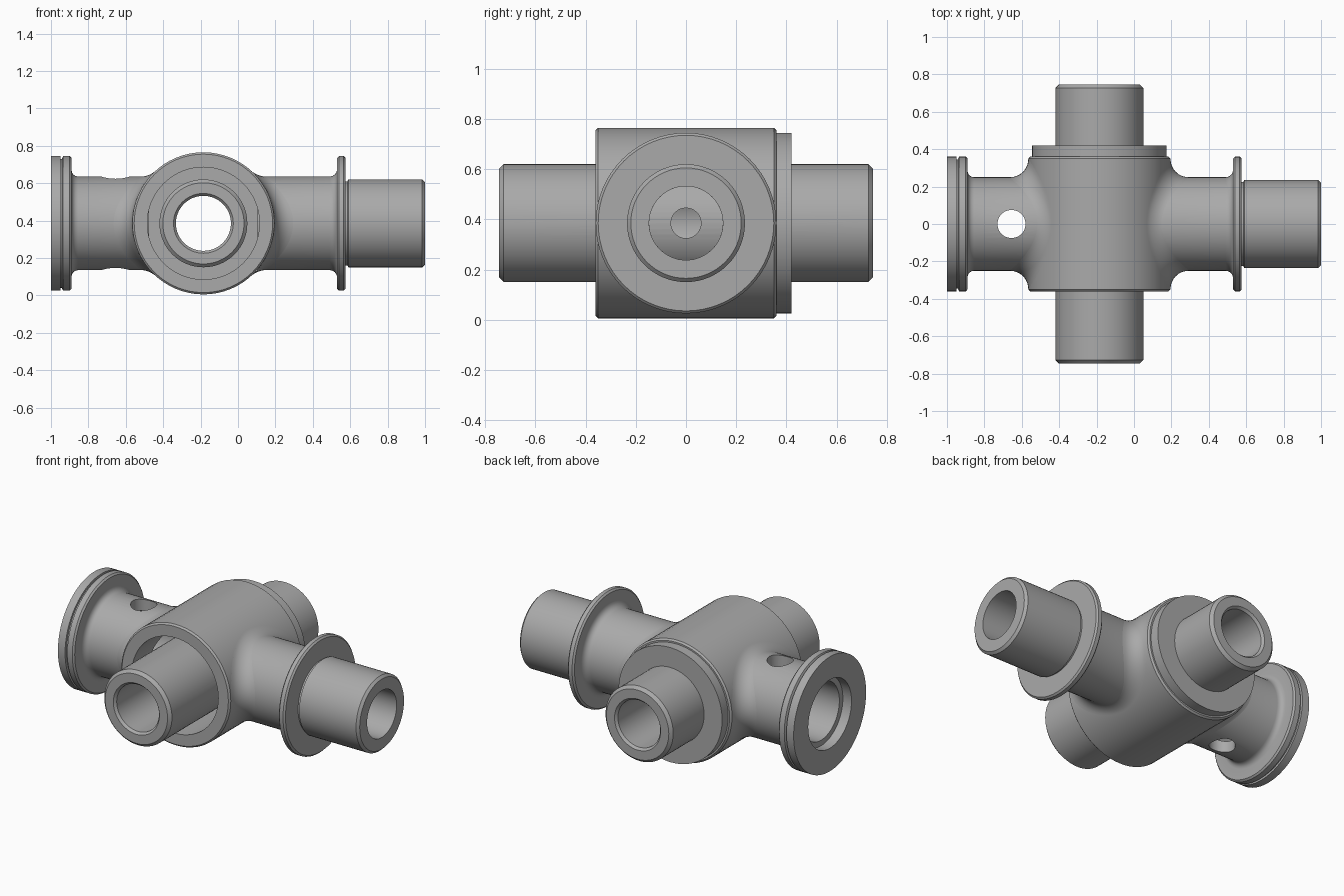
import bpy, bmesh
from math import sin, cos, tan, atan, sqrt, pi
from mathutils import Matrix

if "Cube" in bpy.data.objects:
    bpy.data.objects.remove(bpy.data.objects["Cube"])

CX, CZ = -0.185, 0.385      # where the two axes cross
BODY_R, ARM_R = 0.38, 0.25
SEG = 64

metal = bpy.data.materials.new("grey metal")
metal.use_nodes = True
metal.diffuse_color = (0.4, 0.4, 0.4, 1)
metal.node_tree.nodes["Principled BSDF"].inputs["Base Color"].default_value = (0.4, 0.4, 0.4, 1)


def add_object(name, bm):
    bmesh.ops.recalc_face_normals(bm, faces=bm.faces)
    mesh = bpy.data.meshes.new(name)
    bm.to_mesh(mesh)
    bm.free()
    mesh.materials.append(metal)
    ob = bpy.data.objects.new(name, mesh)
    bpy.context.collection.objects.link(ob)
    return ob


def activate(ob):
    bpy.ops.object.select_all(action='DESELECT')
    ob.select_set(True)
    bpy.context.view_layer.objects.active = ob


def smooth(ob):
    activate(ob)
    bpy.ops.object.shade_smooth_by_angle(angle=0.55)


def skin(bm, rings, closed):
    """Join rings of vertices into quads."""
    pairs = list(zip(rings, rings[1:]))
    if closed:
        pairs.append((rings[-1], rings[0]))
    for a, b in pairs:
        for i in range(SEG):
            j = (i + 1) % SEG
            bm.faces.new((a[i], a[j], b[j], b[i]))


def lathe(name, profile, axis):
    """Revolve a closed (position, radius) profile about the x or y axis."""
    bm = bmesh.new()
    rings = []
    for p, r in profile:
        ring = []
        for i in range(SEG):
            u, v = r * cos(2 * pi * i / SEG), r * sin(2 * pi * i / SEG)
            co = (p, u, CZ + v) if axis == 'x' else (CX + u, p, CZ + v)
            ring.append(bm.verts.new(co))
        rings.append(ring)
    skin(bm, rings, True)
    return add_object(name, bm)


def drill(ob, radius, start, end):
    """Cut a round hole from start to end."""
    from_axis = [e - s for s, e in zip(start, end)]
    length = sum(abs(d) for d in from_axis)
    turn = Matrix.Rotation(pi / 2, 4, 'Y') if from_axis[0] else Matrix()
    mid = [(s + e) / 2 for s, e in zip(start, end)]
    bm = bmesh.new()
    bmesh.ops.create_cone(bm, cap_ends=True, segments=48, radius1=radius, radius2=radius,
                          depth=length, matrix=Matrix.Translation(mid) @ turn)
    cutter = add_object("cutter", bm)
    cutter.hide_render = True
    mod = ob.modifiers.new("hole", 'BOOLEAN')
    mod.operation, mod.object, mod.solver = 'DIFFERENCE', cutter, 'EXACT'
    activate(ob)
    bpy.ops.object.modifier_apply(modifier=mod.name)
    bpy.data.objects.remove(cutter)


def fillet(p, r, size, side):
    """Concave quarter round from a neck of radius r up to a flange face at p."""
    return [(p - side * size * (1 - sin(t * pi / 8)), r + size * (1 - cos(t * pi / 8)))
            for t in range(5)]


def blend(name, side, size=0.1, steps=8):
    """Rounded collar where an arm meets the body."""
    bm = bmesh.new()
    rings = [[] for _ in range(steps + 1)]
    for i in range(SEG):
        a = 2 * pi * i / SEG
        c, s = cos(a), sin(a)

        def body_x(rad):
            return sqrt(BODY_R ** 2 - (rad * s) ** 2)

        corner = body_x(ARM_R)
        slope = atan(ARM_R * s * s / corner)
        reach = size * tan((pi / 2 - slope) / 2)
        r0 = ARM_R + reach * cos(slope)
        x0 = body_x(r0)
        for k, ring in enumerate(rings):
            t = k / steps
            w = [(1 - t) ** 2, 1.5 * t * (1 - t), t * t]
            x = (w[0] * x0 + w[1] * corner + w[2] * (corner + reach)) / sum(w)
            r = (w[0] * r0 + w[1] * ARM_R + w[2] * ARM_R) / sum(w)
            ring.append(bm.verts.new((CX + side * x, r * c, CZ + r * s)))
    skin(bm, rings, False)
    for f in bm.faces:
        f.normal_update()
    ob = add_object(name, bm)
    # Make the open skin face outward
    f = ob.data.polygons[0]
    if f.normal.x * side < 0:
        ob.data.flip_normals()
    smooth(ob)


# Hollow body, open at the front
body = lathe("body", [(-0.36, 0.30), (-0.36, 0.37), (-0.35, BODY_R), (0.35, BODY_R),
                      (0.36, 0.37), (0.36, 0.30)], 'y')
drill(body, 0.147, (CX, 0, CZ), (CX + 0.6, 0, CZ))
drill(body, 0.18, (CX - 0.6, 0, CZ), (CX, 0, CZ))
smooth(body)

# Back cover
smooth(lathe("back_cover", [(0.355, 0.2), (0.355, 0.36), (0.42, 0.36), (0.42, 0.2)], 'y'))

# Cross tube with a small side port
tube = lathe("cross_tube", [(-0.745, 0.16), (-0.745, 0.217), (-0.727, 0.235), (0.727, 0.235),
                            (0.745, 0.217), (0.745, 0.16), (0.73, 0.147), (-0.73, 0.147)], 'y')
drill(tube, 0.06, (CX, 0, CZ), (CX + 0.4, 0, CZ))
smooth(tube)

# Arm with flange and spigot
left_arm = lathe("left_arm", [(CX + 0.29, 0.147), (CX + 0.29, ARM_R)]
                 + fillet(0.53, ARM_R, 0.04, 1)
                 + [(0.53, 0.35), (0.54, 0.36), (0.565, 0.36), (0.575, 0.35), (0.575, 0.225),
                    (0.585, 0.225), (0.59, 0.235), (0.985, 0.235), (1.0, 0.22), (1.0, 0.147)], 'x')
smooth(left_arm)

# Arm with grooved flange, counterbored end and a cross hole
right_arm = lathe("right_arm", [(CX - 0.29, 0.18), (CX - 0.29, ARM_R)]
                  + fillet(-0.89, ARM_R, 0.035, -1)
                  + [(-0.89, 0.35), (-0.9, 0.36), (-0.935, 0.36), (-0.942, 0.345),
                     (-0.95, 0.345), (-0.95, 0.36), (-1.0, 0.36), (-1.0, 0.215),
                     (-0.94, 0.215), (-0.94, 0.18)], 'x')
drill(right_arm, 0.075, (-0.655, 0, 0), (-0.655, 0, 0.8))
smooth(right_arm)

for label, direction in (("left_arm_blend", 1), ("right_arm_blend", -1)):
    blend(label, direction)
